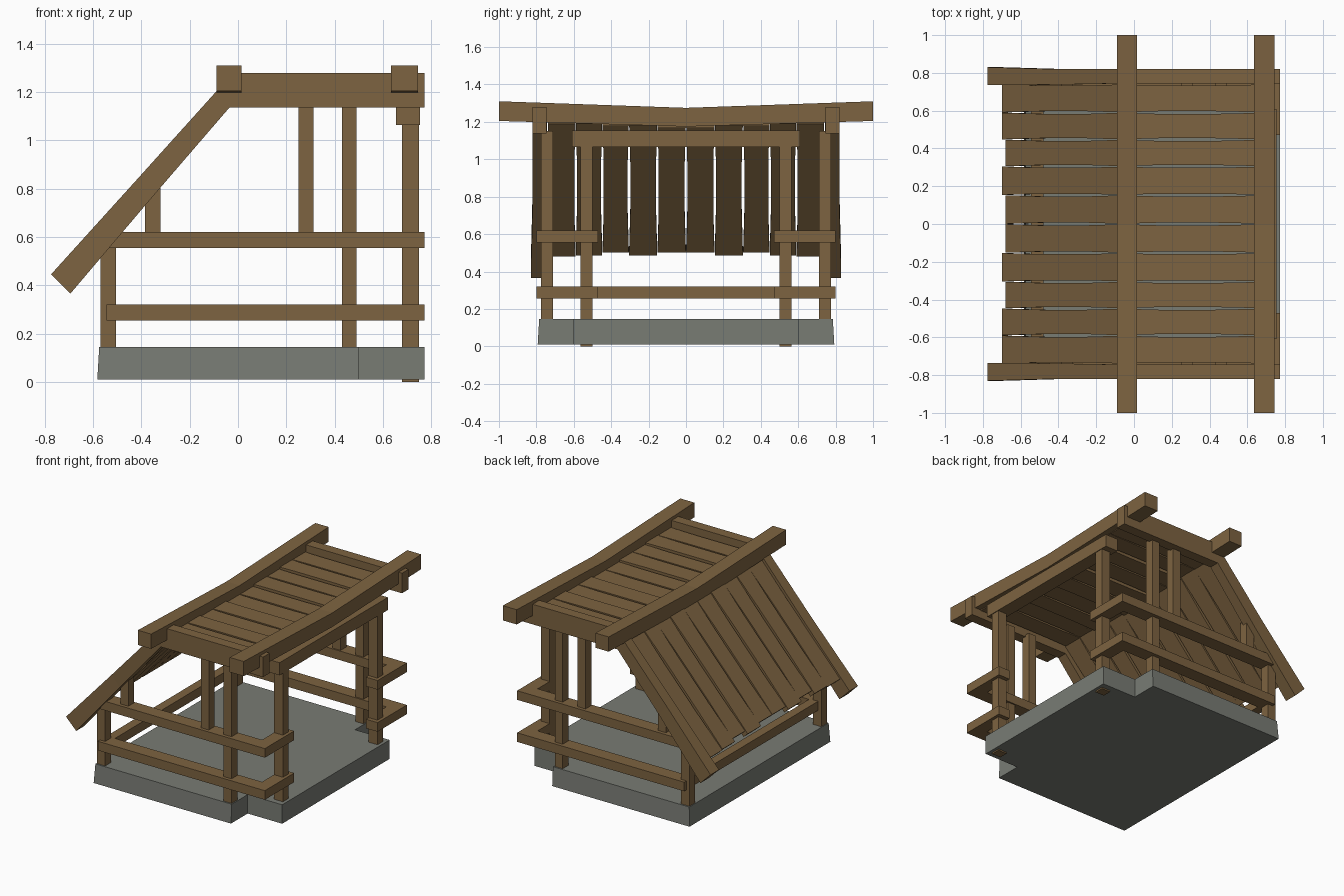
import bpy, bmesh

if "Cube" in bpy.data.objects:
    bpy.data.objects.remove(bpy.data.objects["Cube"])


def material(name, color):
    m = bpy.data.materials.new(name)
    m.diffuse_color = (*color, 1)
    m.use_nodes = True
    m.node_tree.nodes["Principled BSDF"].inputs["Base Color"].default_value = m.diffuse_color
    return m


WOOD = material("wood", (0.205, 0.125, 0.052))
STONE = material("stone", (0.19, 0.20, 0.175))


def loft(name, rings, mat=WOOD):
    """Solid skinned through equal-sized point rings, capped at both ends."""
    bm = bmesh.new()
    vs = [[bm.verts.new(p) for p in r] for r in rings]
    n = len(rings[0])
    for a, b in zip(vs, vs[1:]):
        for i in range(n):
            j = (i + 1) % n
            bm.faces.new((a[i], a[j], b[j], b[i]))
    bm.faces.new(vs[0])
    bm.faces.new(vs[-1])
    bmesh.ops.recalc_face_normals(bm, faces=bm.faces)
    me = bpy.data.meshes.new(name)
    bm.to_mesh(me)
    bm.free()
    me.materials.append(mat)
    ob = bpy.data.objects.new(name, me)
    bpy.context.collection.objects.link(ob)
    return ob


def box(name, x, y, z):
    return loft(name, [[(x[0], y[0], h), (x[1], y[0], h), (x[1], y[1], h), (x[0], y[1], h)] for h in z])


def strip(name, stations):
    """Board along x: each station is (top xz, bottom xz, y0, y1, lift)."""
    return loft(name, [[(t[0], a, t[1] + l), (t[0], b, t[1] + l), (u[0], b, u[1] + l), (u[0], a, u[1] + l)]
                       for t, u, a, b, l in stations])


# Stone base with a narrower porch step, slightly flared at the bottom
def base_ring(z, f):
    half = [(-0.575 - f, 0.785 + f), (0.5, 0.785 + f), (0.5, 0.605), (0.772, 0.605)]
    return [(x, y, z) for x, y in half] + [(x, -y, z) for x, y in reversed(half)]


loft("stone_base", [base_ring(0.01, 0.008), base_ring(0.145, 0)], STONE)

for s, side in ((-1, "front"), (1, "rear")):
    def ys(a, b):
        return sorted((s * a, s * b))

    # Posts
    post = ys(0.71, 0.775)
    box(side + "_low_corner_post", (-0.57, -0.505), post, (0.13, 0.60))
    box(side + "_tall_post", (0.43, 0.492), post, (0.13, 1.15))
    box(side + "_upper_post", (0.25, 0.312), post, (0.60, 1.15))
    box(side + "_short_post", (-0.385, -0.322), post, (0.60, 0.83))
    box(side + "_porch_post", (0.68, 0.75), ys(0.50, 0.565), (0, 1.08))

    # Railings returning around the porch
    for level, z in (("lower", (0.255, 0.32)), ("upper", (0.555, 0.62))):
        box(f"{side}_{level}_rail", (-0.545, 0.772), ys(0.70, 0.80), z)
        box(f"{side}_{level}_rail_return", (0.68, 0.772), ys(0.47, 0.80), z)

    # Edge beams of the roof
    box(side + "_roof_beam", (-0.07, 0.772), ys(0.745, 0.82), (1.137, 1.28))
    strip(side + "_sloped_beam", [
        ((-0.775, 0.445), (-0.695, 0.365), *ys(0.735, 0.83), 0),
        ((-0.42, 0.837), (-0.36, 0.76), *ys(0.738, 0.82), 0),
        ((-0.03, 1.27), (-0.035, 1.137), *ys(0.745, 0.82), 0)])

# Back railing and porch lintel
box("back_rail", (-0.545, -0.48), (-0.80, 0.80), (0.255, 0.32))
box("porch_lintel", (0.655, 0.755), (-0.61, 0.61), (1.065, 1.155))

# Sagging cross beams on the roof
for name, x0, x1 in (("ridge_beam", -0.09, 0.015), ("eave_beam", 0.635, 0.745)):
    loft(name, [[(x0, y, b), (x1, y, b), (x1, y, t), (x0, y, t)]
                for y, b, t in ((-1, 1.205, 1.31), (0, 1.175, 1.275), (1, 1.205, 1.31))])

# Roof planks, narrower in the middle so gaps show between them
edges = [0, 0.153, 0.305, 0.447, 0.59, 0.74]
ends = [-0.68, -0.70, -0.68, -0.70, -0.70]
for s in (-1, 1):
    for i, end in enumerate(ends):
        a, b = sorted((s * edges[i], s * edges[i + 1]))
        lift = 0.035 * edges[i] + (0.006 if i % 2 else 0)
        g = 0.007
        strip("flat_plank", [((x, 1.212), (x, 1.168), a + k, b - k, lift)
                             for x, k in ((-0.07, 0.001), (0.13, g), (0.43, g), (0.70, 0.001))])
        sloped = []
        for x, k in ((end, 0.001), (-0.5, g), (-0.25, g), (-0.06, 0.001)):
            z = 0.51 + (x + 0.70) * 1.102
            sloped.append(((x, z), (x + 0.033, z - 0.03), a + k, b - k, 0.006 if i % 2 else 0))
        strip("sloped_plank", sloped)
